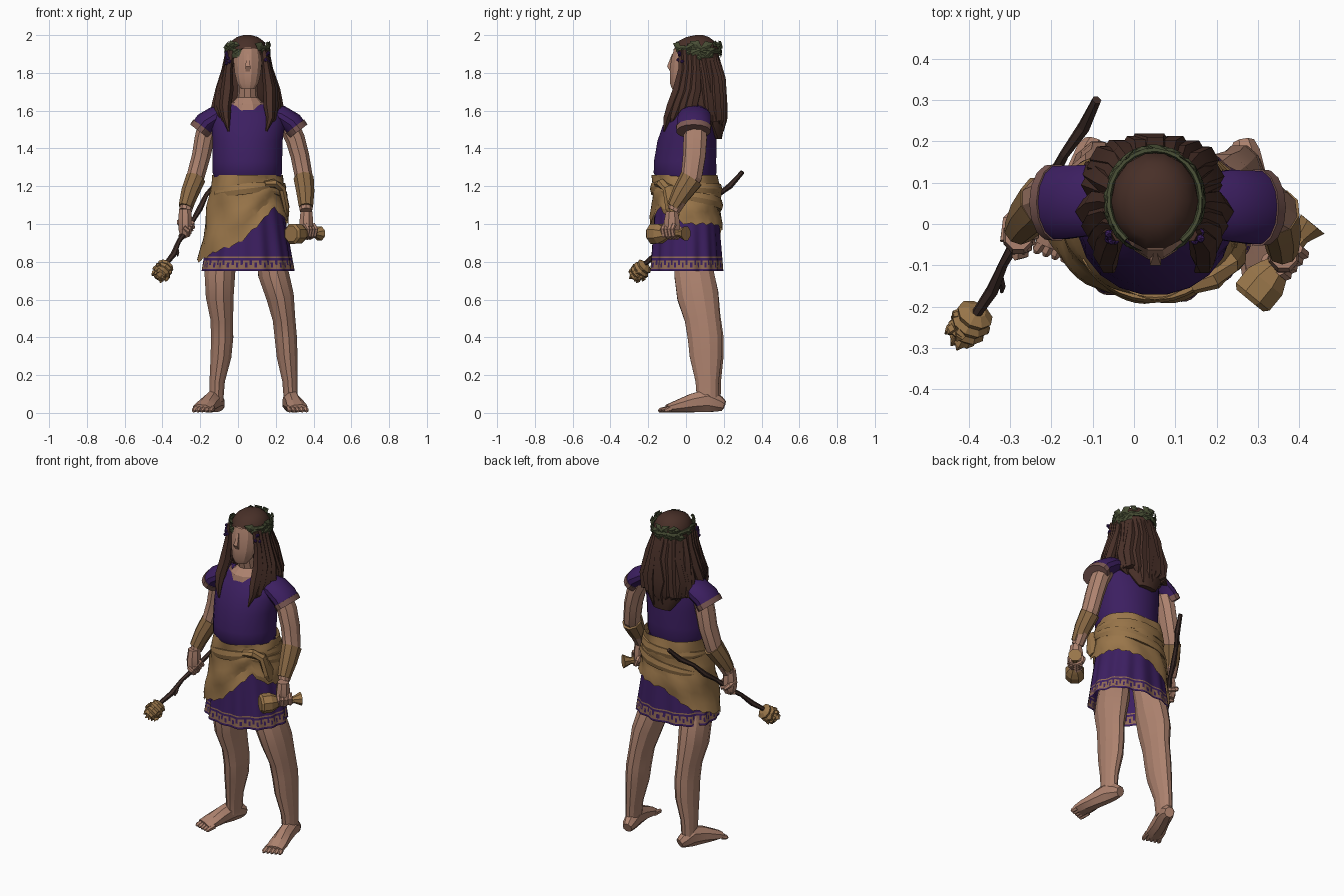
import bpy, bmesh, math, random
from mathutils import Vector

random.seed(4)
cube = bpy.data.objects.get("Cube")
if cube:
    bpy.data.objects.remove(cube)
X, Y, Z = Vector((1, 0, 0)), Vector((0, 1, 0)), Vector((0, 0, 1))


def material(name, r, g, b):
    m = bpy.data.materials.new(name)
    m.use_nodes = True
    m.diffuse_color = (r, g, b, 1)
    m.node_tree.nodes["Principled BSDF"].inputs["Base Color"].default_value = (r, g, b, 1)
    return m


skin = material("skin", .42, .225, .158)
purple = material("purple_cloth", .045, .0135, .118)
tan = material("tan_hide", .32, .18, .068)
trim = material("trim_gold", .27, .14, .09)
band = material("sleeve_band", .2, .1, .088)
brown = material("hair_brown", .065, .029, .021)
green = material("leaf_green", .066, .078, .036)
wood = material("dark_wood", .05, .027, .022)
leather = material("bracer_leather", .26, .145, .06)


def make(name, verts, faces, mats, ids=None, angle=35):
    me = bpy.data.meshes.new(name)
    me.from_pydata(verts, [], faces)
    for m in mats:
        me.materials.append(m)
    if ids:
        me.polygons.foreach_set("material_index", ids)
    bm = bmesh.new()
    bm.from_mesh(me)
    bmesh.ops.recalc_face_normals(bm, faces=bm.faces)
    bm.to_mesh(me)
    bm.free()
    ob = bpy.data.objects.new(name, me)
    bpy.context.collection.objects.link(ob)
    if angle:
        bpy.ops.object.select_all(action='DESELECT')
        ob.select_set(True)
        bpy.context.view_layer.objects.active = ob
        bpy.ops.object.shade_smooth_by_angle(angle=math.radians(angle))


def rings_mesh(name, rings, mats, rule=None, caps=True, angle=35):
    """Skin a list of equally sized closed rings."""
    n, verts, faces, ids = len(rings[0]), sum(rings, []), [], []
    for i in range(len(rings) - 1):
        for j in range(n):
            k = (j + 1) % n
            faces.append((i*n + j, i*n + k, i*n + n + k, i*n + n + j))
            ids.append(rule(i, j) if rule else 0)
    if caps:
        faces += [tuple(range(n)), tuple(range(len(verts) - n, len(verts)))]
        ids += [0, 0]
    make(name, verts, faces, mats, ids, angle)


def tube(name, pts, mat, n=8, ref=Y, level=False, caps=True, angle=35):
    """Sweep ellipses (x, y, z, radius along ref, other radius) along a path."""
    rings = []
    P = [Vector(p[:3]) for p in pts]
    for i, p in enumerate(pts):
        d = Z if level else (P[min(i + 1, len(P) - 1)] - P[max(i - 1, 0)]).normalized()
        u = (ref - d * d.dot(ref)).normalized()
        w = d.cross(u)
        rings.append([P[i] + u * p[3] * math.cos(t) + w * p[-1] * math.sin(t)
                      for t in (2 * math.pi * (j + .5) / n for j in range(n))])
    rings_mesh(name, rings, [mat], None, caps, angle)


def curve_at(keys, t):
    for (a, p), (b, q) in zip(keys, keys[1:]):
        if t <= b:
            return p + (q - p) * (t - a) / (b - a)
    return keys[-1][1]


def oval(a, rx, ry, z):
    """Point round the waist: fuller at the back, pointed towards the front."""
    c, s = math.cos(a), math.sin(a)
    e, k = (.86, 1) if s > 0 else (1, 1.07)
    return Vector((.05 + rx * math.copysign(abs(c) ** e, c), .007 + k * ry * math.copysign(abs(s) ** e, s), z))


# Head, nose, neck
tube("head", [(.052, -.045, 1.715, .03, .037), (.052, -.03, 1.745, .057, .058), (.052, -.01, 1.80, .078, .072),
              (.052, 0, 1.87, .082, .079), (.052, .01, 1.93, .075, .07), (.052, .02, 1.965, .04, .035)],
     skin, 12, level=True, angle=20)
tube("nose", [(.052, -.07, 1.90, .006, .006), (.052, -.083, 1.835, .024, .019),
              (.052, -.064, 1.785, .012, .016)], skin, 4, level=True, angle=0)
tube("neck", [(.05, .015, 1.58, .095, .11), (.05, .015, 1.635, .083, .09),
              (.05, .02, 1.67, .052, .055), (.05, 0, 1.76, .05, .048)], skin, 10, level=True, angle=20)

# Tunic body and neckline
tube("tunic_top", [(.05, 0, 1.23, .15, .17), (.05, -.005, 1.27, .168, .186), (.05, -.005, 1.33, .167, .186),
                   (.05, .005, 1.44, .158, .188), (.055, .015, 1.52, .14, .195), (.055, .025, 1.58, .115, .185),
                   (.055, .035, 1.625, .09, .145), (.05, .035, 1.64, .08, .11)], purple, 20, level=True)
tube("neckline_trim", [(.05, .033, 1.632, .087, .122), (.05, .035, 1.645, .08, .105)],
     band, 20, level=True, caps=False)

# Arms, sleeves with trim, bracers
arm_shape = [(1.56, .06, .055), (1.45, .064, .053), (1.36, .062, .05), (1.25, .058, .048),
             (1.16, .048, .043), (1.07, .034, .034)]
sides = {"left": (1, [.25, .303, .328, .348, .357, .36], [.05, .05, .045, .03, -.02, -.065]),
         "right": (-1, [-.15, -.178, -.195, -.225, -.255, -.278], [.06, .065, .065, .055, .02, -.015])}
for side, (s, xs, ys) in sides.items():
    arm = [(x, y, *r) for x, y, r in zip(xs, ys, arm_shape)]
    tube(side + "_arm", arm, skin, 9, angle=20)
    tube(side + "_bracer", [(x, y, z - .01 + .015 * k, a * 1.13, b * 1.13)
                            for k, (x, y, z, a, b) in enumerate(arm[3:])], leather, 9, angle=20)
    c = .057
    y = .04 if s > 0 else .052
    tube(side + "_sleeve", [(c + s * .09, y + .005, 1.59, .075, .045), (c + s * .17, y + .005, 1.572, .088, .056),
                            (c + s * .23, y, 1.533, .091, .06), (c + s * .258, y, 1.495, .089, .058)], purple, 14)
    tube(side + "_sleeve_trim", [(c + s * .243, y, 1.515, .094, .063),
                                 (c + s * .262, y, 1.49, .092, .061)], band, 14)


# Hands curled round a grip axis
def hand(side, centre, axis, grip):
    c, g = Vector(centre), Vector(axis).normalized()
    u = (Z - g * g.z).normalized()
    w = g.cross(u)
    tube(side + "_palm", [(*(c + Z * .10), .034, .034), (*(c + Z * .05), .045, .039),
                          (*(c - Z * .005), .047, .039), (*(c - Z * .04), .034, .03)], skin, 8, angle=20)
    for k in range(4):
        base = c + g * (k - 1.5) * .022
        path = [base + (u * math.cos(t) + w * math.sin(t)) * grip for t in (.5, 1.4, 2.3, 3.2, 4.1)]
        tube(f"{side}_finger_{k}", [(*p, .013) for p in path], skin, 6, ref=g, angle=20)
    tube(side + "_thumb", [(*(c + u * .04 - w * .02), .016), (*(c + g * .03 - w * .04), .015),
                           (*(c + g * .04 - w * .035 - u * .03), .010)], skin, 6, angle=20)


wand_a, wand_b = Vector((-.09, .30, 1.27)), Vector((-.385, -.225, .78))
flask_a, flask_b = Vector((.28, -.185, .948)), Vector((.432, 0, .95))
hand("left", (.362, -.075, .965), flask_b - flask_a, .038)
hand("right", (-.28, -.03, .98), wand_a - wand_b, .033)

# Legs and feet; the right foot stands a little further back
leg_shape = [(.02, .98, .07, .07), (.035, .82, .095, .078), (.042, .74, .108, .084), (.062, .62, .113, .076),
             (.086, .5, .096, .062), (.10, .4, .094, .061), (.105, .3, .088, .057), (.112, .17, .064, .042),
             (.115, .06, .058, .038)]
foot_shape = [(.197, .038, .028, .03), (.17, .048, .038, .045), (.11, .065, .044, .065),
              (.03, .052, .047, .052), (-.05, .034, .056, .034), (-.10, .024, .054, .021)]
for side, leg_x, heel, toe, k_len, shift in (
        ("left", [.15, .175, .187, .222, .243, .253, .26, .275, .28], .265, .318, 1, 0),
        ("right", [-.05, -.085, -.096, -.097, -.086, -.084, -.09, -.110, -.115], -.095, -.19, .86, .012)):
    tube(side + "_leg", [(x, y + shift * min(1, max(0, (.7 - z) * 2)), z, a, b)
                         for x, (y, z, a, b) in zip(leg_x, leg_shape)], skin, 12, angle=20)
    back = lambda y: .197 - (.197 - y) * k_len
    slope = (toe - heel) / .295
    tube(side + "_foot", [(heel + (.197 - y) * slope, back(y), *r) for y, *r in foot_shape],
         skin, 8, ref=X, angle=20)
    for k in range(5):
        x = toe + (k - 2) * .022
        tip = -.145 + .008 * (k if side == "left" else 4 - k)
        tube(f"{side}_toe_{k}", [(x - slope * .04, back(-.08), .023, .013, .018),
                                 (x, back(tip + .01), .014, .013, .013),
                                 (x + slope * .01, back(tip), .009, .007, .007)], skin, 6, ref=X, angle=20)

# Pleated skirt with a patterned hem
levels = [1.22, 1.1, 1.0, .9, .828, .820, .808, .795, .782, .770, .762, .75]


def skirt_ring(z):
    t, ring = (1.22 - z) / .47, []
    for a in (2 * math.pi * j / 120 for j in range(120)):
        fold = t * (.006 * math.sin(14 * a) + .004 * math.sin(9 * a + 1))
        ring.append(oval(a, .165 + .077 * t + fold, .152 + .03 * t + fold, z))
    return ring


def hem_rule(i, j):
    if i in (4, 9):
        return 1
    return int((i == 6 and j % 4 != 3) or (i == 7 and j % 4 in (0, 2)) or (i == 8 and j % 4 != 1))


rings_mesh("skirt", [skirt_ring(z) for z in levels], [purple, trim], hem_rule, caps=False)

# Hide wrap with a slanted lower edge
edge = [(-180, .81), (-165, .80), (-135, .85), (-100, .90), (-75, 1.0), (-50, 1.09), (-30, 1.03),
        (0, 1.0), (45, 1.0), (90, .97), (135, .86), (180, .81)]


def wrap_point(a, z, fold=0):
    return oval(a, .183 + (1.26 - z) * .165 + fold, .168 + (1.26 - z) * .05 + fold, z)


def wrap_ring(t):
    ring = []
    for j in range(60):
        a = math.radians(6 * j - 180)
        z = 1.26 + (curve_at(edge, 6 * j - 180) + .008 * math.sin(j * 2.1) - 1.26) * t
        ring.append(wrap_point(a, z, .006 * math.sin(3 * a + 11 * t) + .004 * math.sin(7 * a - 8 * t)))
    return ring


rings_mesh("hide_wrap", [wrap_ring(i / 8) for i in range(9)], [tan], caps=False, angle=25)
for k, (start, end, z0, z1) in enumerate(((-60, 190, 1.20, 1.17), (-55, 160, 1.18, 1.06), (-150, -40, 1.16, 1.21))):
    path = []
    for i in range(13):
        r = .007 + .014 * math.sin(math.pi * i / 12)
        p = wrap_point(math.radians(start + (end - start) * i / 12), z0 + (z1 - z0) * i / 12)
        path.append((*p, r * 1.6, r * .7))
    tube(f"wrap_fold_{k}", path, tan, 6, ref=Z, angle=25)
tube("wrap_knot", [(.14, -.15, 1.21, .02, .018), (.19, -.13, 1.215, .03, .024), (.232, -.095, 1.19, .03, .022),
                   (.255, -.065, 1.09, .045, .018), (.262, -.055, 1.04, .02, .008)], tan, 7, angle=20)

# Hair cap, back mass and hanging locks
tube("hair_cap", [(.05, .065, 1.83, .10, .10), (.05, .06, 1.88, .112, .108), (.05, .055, 1.93, .118, .105),
                  (.05, .055, 1.97, .095, .083), (.05, .062, 1.99, .06, .055), (.05, .07, 2.0, .02, .02)],
     brown, 14, level=True)
tube("hair_back", [(.05, .075, 1.9, .10, .105), (.05, .09, 1.8, .10, .118), (.045, .10, 1.7, .10, .145),
                   (.045, .12, 1.6, .085, .142), (.045, .145, 1.52, .06, .11), (.045, .17, 1.45, .02, .06)],
     brown, 14, level=True)
for k in range(14):
    a, j, m = math.radians(-8 + 15 * k), random.uniform(-.014, .014), random.uniform(-.012, .012)
    c, s = math.cos(a), math.sin(a)
    tube(f"back_lock_{k}", [(.05 + .09 * c, .07 + .09 * s, 1.88, .02), (.05 + .11 * c + m, .09 + .095 * s, 1.77, .03),
                            (.045 + .142 * c + j, .105 + .083 * s, 1.64, .036),
                            (.045 + .138 * c + m, .115 + .078 * s, 1.55, .03),
                            (.045 + .11 * c + j, .12 + .075 * s, 1.44 + 5 * abs(j) + .06 * abs(c), .004)],
         brown, 6, angle=25)
for s in (-1, 1):
    for k in range(4):
        x = lambda d: .05 + s * d
        m = random.uniform(-.01, .01)
        tube(f"front_lock_{s}_{k}",
             [(x(.086 + .004 * k), -.025 + .025 * k, 1.92, .018), (x(.101 + .004 * k), -.02 + .025 * k, 1.82, .023),
              (x(.108 + .012 * k + m), -.04 + .03 * k, 1.71, .034), (x(.118 + .014 * k), -.075 + .035 * k, 1.62, .032),
              (x(.112 + .012 * k + m), -.10 + .035 * k, 1.56, .022), (x(.10 + .012 * k), -.115 + .035 * k, 1.49 + .015 * k, .004)],
             brown, 6, angle=25)

# Leaf wreath, open at the brow, with berries
tube("wreath_band", [(.05 + .112 * math.cos(a), .058 + .122 * math.sin(a), 1.925 - .012 * math.sin(a), .014, .008)
                     for a in (-.95 + .25 * i for i in range(21))], green, 6, ref=Z)
verts, faces = [], []
for k in range(56):
    a = random.uniform(-1.15, 4.29)
    out = Vector((math.cos(a), math.sin(a), 0))
    c = Vector((.05, .058, 1.917)) + Vector((out.x * .116, out.y * .126, random.uniform(-.035, .035)))
    d = (out.cross(Z) * random.choice((-1, 1)) + Z * random.uniform(-.8, .8) + out * random.uniform(0, .25)).normalized()
    side, size = d.cross(out).normalized(), random.uniform(.024, .04)
    b = len(verts)
    verts += [c - d * size, c + side * size * .65, c + d * size, c - side * size * .65, c + out * .008]
    faces += [(b + i, b + (i + 1) % 4, b + 4) for i in range(4)]
make("wreath_leaves", verts, faces, [green], angle=0)
for s in (-1, 1):
    for k in range(8):
        bpy.ops.mesh.primitive_ico_sphere_add(subdivisions=1, radius=.011, location=(
            .05 + s * (.104 + random.uniform(-.01, .01)), -.03 + random.uniform(-.015, .015), 1.905 - .009 * k))
        bpy.context.object.name = f"berry_{s}_{k}"
        bpy.context.object.data.materials.append(purple)

# Staff with a twig and a pine cone
staff = []
for i in range(9):
    p = wand_a.lerp(wand_b, i / 8) + Vector((.006 * math.sin(i * 2), 0, .006 * math.cos(i * 3)))
    staff.append((*p, .012 + .004 * (i % 2)))
tube("staff", staff, wood, 6, angle=0)
tube("staff_twig", [(-.325, -.12, .88, .009), (-.318, -.15, .845, .008), (-.32, -.165, .83, .004)], wood, 5, angle=0)
d = (wand_b - wand_a).normalized()
heart = Vector((-.40, -.247, .75))
tube("pine_cone", [(*(heart + d * (-.056 + .014 * i)), r) for i, r in
                   enumerate((.022, .046, .04, .05, .042, .048, .034, .035, .012))], tan, 9, angle=0)
for k in range(24):
    v = Vector((random.gauss(0, 1), random.gauss(0, 1), random.gauss(0, 1))).normalized()
    p = heart + v * .038
    tube(f"cone_scale_{k}", [(*p, .014), (*(p + v * .008 + d * .008), .012), (*(p + v * .013 + d * .018), .002)],
         tan, 4, ref=v.orthogonal(), angle=0)

# Flask
tube("flask", [(*flask_a.lerp(flask_b, t), r) for t, r in
               ((0, .045), (.05, .057), (.25, .057), (.38, .042), (.5, .024), (.82, .02), (.93, .032), (1, .04))],
     tan, 8, ref=Z, angle=0)
